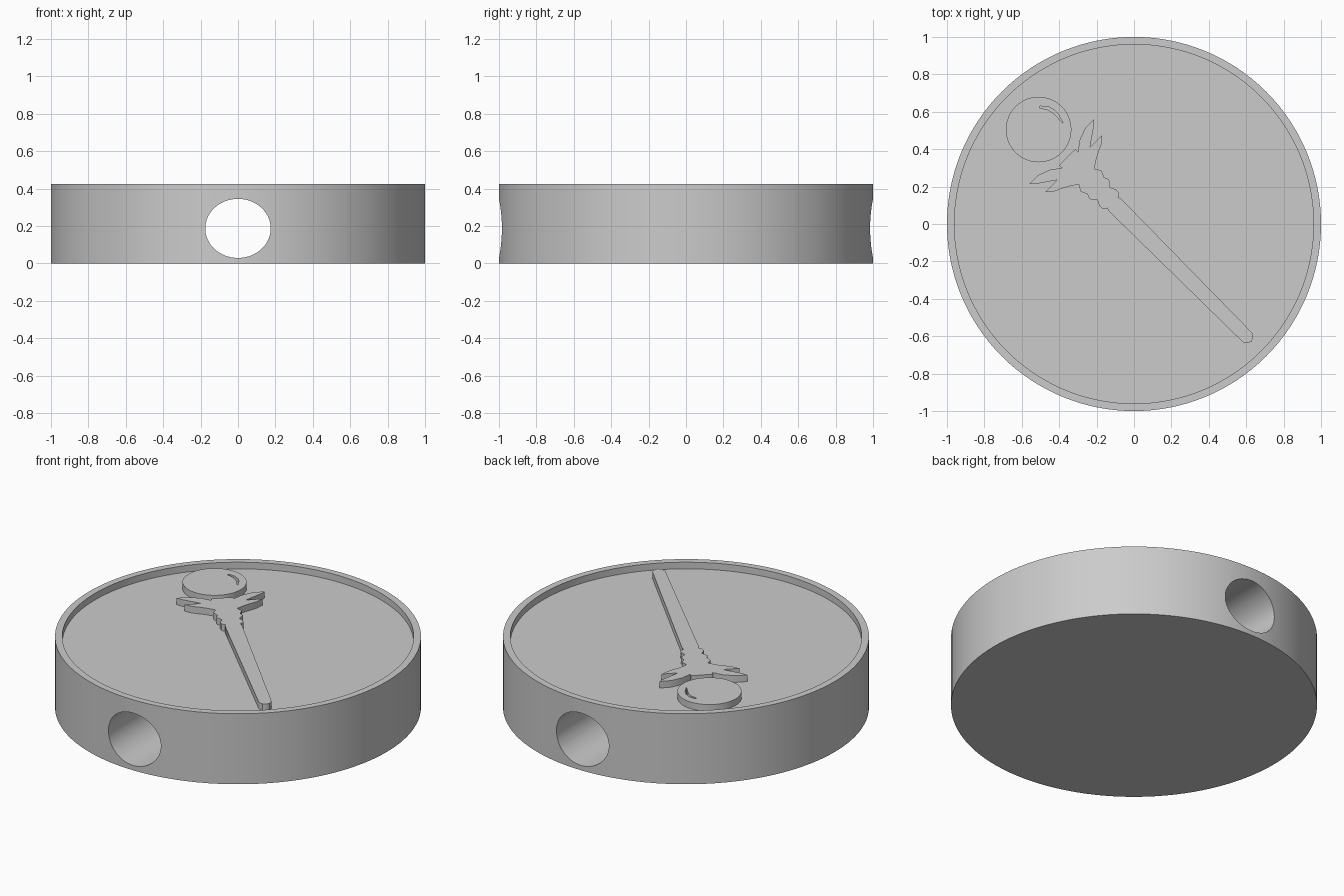
import bpy, bmesh, math

cube = bpy.data.objects.get("Cube")
if cube:
    bpy.data.objects.remove(cube)

TOP, FLOOR = 0.425, 0.385

grey = bpy.data.materials.new("plain grey")
grey.use_nodes = True
colour = (0.6, 0.6, 0.6, 1)
grey.diffuse_color = colour
grey.node_tree.nodes["Principled BSDF"].inputs["Base Color"].default_value = colour


def prism(name, points, z0, z1):
    """Extrude a flat outline from z0 to z1."""
    bm = bmesh.new()
    face = bm.faces.new([bm.verts.new((x, y, z0)) for x, y in points])
    new = bmesh.ops.extrude_face_region(bm, geom=[face])["geom"]
    for v in new:
        if isinstance(v, bmesh.types.BMVert):
            v.co.z = z1
    bmesh.ops.recalc_face_normals(bm, faces=bm.faces)
    mesh = bpy.data.meshes.new(name)
    bm.to_mesh(mesh)
    bm.free()
    obj = bpy.data.objects.new(name, mesh)
    bpy.context.collection.objects.link(obj)
    mesh.materials.append(grey)
    return obj


def ellipse(rx, ry, cx=0, cy=0, n=64):
    steps = [2 * math.pi * i / n for i in range(n)]
    return [(cx + rx * math.cos(a), cy + ry * math.sin(a)) for a in steps]


def activate(obj):
    bpy.ops.object.select_all(action='DESELECT')
    obj.select_set(True)
    bpy.context.view_layer.objects.active = obj


def cut(obj, cutter):
    mod = obj.modifiers.new("cut", 'BOOLEAN')
    mod.operation, mod.solver, mod.object = 'DIFFERENCE', 'EXACT', cutter
    cutter.hide_render = True
    bpy.context.view_layer.update()
    activate(obj)
    bpy.ops.object.modifier_apply(modifier=mod.name)
    bpy.data.objects.remove(cutter)


def smooth(obj):
    activate(obj)
    bpy.ops.object.shade_smooth_by_angle(angle=math.radians(30))


# Round body with a shallow tray on top and an oval tunnel from front to back
body = prism("body", ellipse(1, 1, n=128), 0, TOP)
cut(body, prism("tray_cutter", ellipse(0.96, 0.96, n=128), FLOOR, 1))
tunnel = prism("tunnel_cutter", ellipse(0.175, 0.158, cy=0.187), -2, 2)
tunnel.rotation_euler.x = math.pi / 2
cut(body, tunnel)
smooth(body)

# Staff with a pronged crown: half outline mirrored across the diagonal
half = [(-.36, .355), (-.325, .39), (-.312, .4), (-.3, .385), (-.29, .45),
        (-.26, .515), (-.215, .56), (-.215, .52), (-.235, .41), (-.17, .475),
        (-.175, .425), (-.2, .355), (-.212, .295), (-.175, .287), (-.16, .25),
        (-.133, .238), (-.128, .195), (-.095, .185), (-.08, .165),
        (-.085, .142), (-.07, .136), (.632, -.582), (.637, -.61), (.625, -.632)]
outline = half + [(-y, -x) for x, y in reversed(half)]
smooth(prism("staff", outline, FLOOR - 0.01, TOP))

# Round orb with a crescent glint cut down to the tray floor
orb = prism("orb", ellipse(0.175, 0.175, -0.51, 0.505), FLOOR, TOP)
glint = [(-.503, .63), (-.46, .628), (-.43, .612), (-.405, .588), (-.38, .54),
         (-.392, .55), (-.412, .575), (-.437, .597), (-.465, .613), (-.505, .62)]
cut(orb, prism("glint_cutter", glint, 0.2, 1))
smooth(orb)
